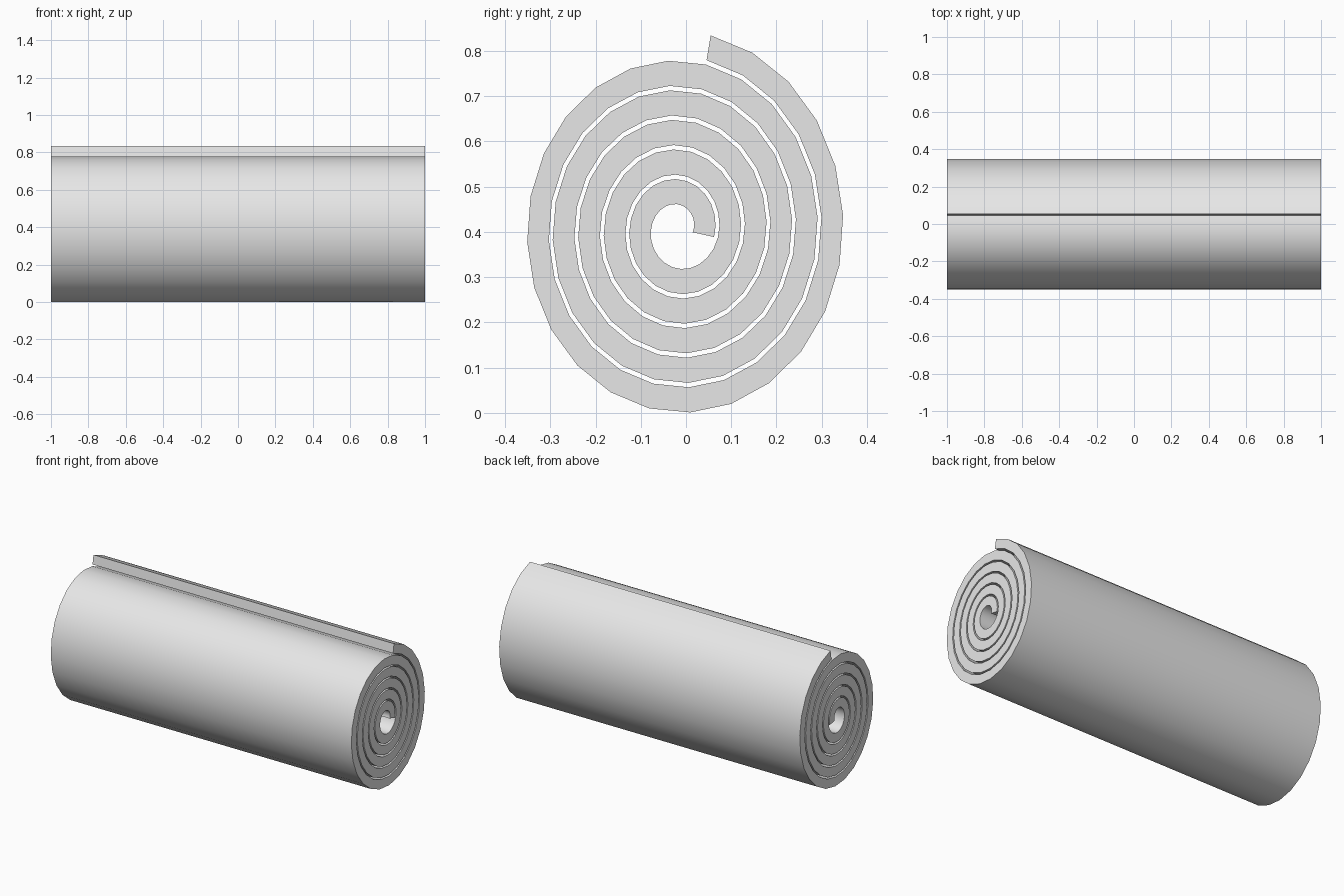
import bpy, bmesh, math

cube = bpy.data.objects.get("Cube")
if cube:
    bpy.data.objects.remove(cube, do_unlink=True)

# Plain grey material
grey = bpy.data.materials.new("light grey")
grey.use_nodes = True
colour = (0.8, 0.8, 0.8, 1.0)
grey.diffuse_color = colour
grey.node_tree.nodes["Principled BSDF"].inputs["Base Color"].default_value = colour

# Spiral measurements: radius grows by PITCH each turn, stretched in height
LENGTH = 2.0
START, END = -0.03, 5.22
PER_TURN = 24
R0, PITCH, THICK = 0.081, 0.0565, 0.048
CENTRE_Y, CENTRE_Z, STRETCH = -0.016, 0.406, 1.16


def spiral_point(x, turn, inset):
    """Point on the sheet's outer face, or on its inner face when inset."""
    r = R0 + PITCH * turn - inset
    a = math.tau * turn
    return (x, CENTRE_Y + r * math.cos(a), CENTRE_Z + STRETCH * r * math.sin(a))


# Rolled sheet: one thick strip wound into a spiral and swept along x
bm = bmesh.new()
steps = round((END - START) * PER_TURN)
rings = []
for i in range(steps + 1):
    turn = START + (END - START) * i / steps
    rings.append([bm.verts.new(spiral_point(x, turn, inset)) for x, inset in
                  ((-LENGTH / 2, 0), (LENGTH / 2, 0),
                   (LENGTH / 2, THICK), (-LENGTH / 2, THICK))])
for a, b in zip(rings, rings[1:]):
    for k in range(4):
        n = (k + 1) % 4
        bm.faces.new((a[k], a[n], b[n], b[k]))
bm.faces.new(rings[0])
bm.faces.new(rings[-1])
bmesh.ops.recalc_face_normals(bm, faces=bm.faces[:])

mesh = bpy.data.meshes.new("rolled_sheet")
bm.to_mesh(mesh)
bm.free()
mesh.materials.append(grey)
roll = bpy.data.objects.new("rolled_sheet", mesh)
bpy.context.collection.objects.link(roll)

# Smooth the curved faces, keep the rims crisp
bpy.ops.object.select_all(action='DESELECT')
roll.select_set(True)
bpy.context.view_layer.objects.active = roll
bpy.ops.object.shade_smooth_by_angle(angle=math.radians(35))
